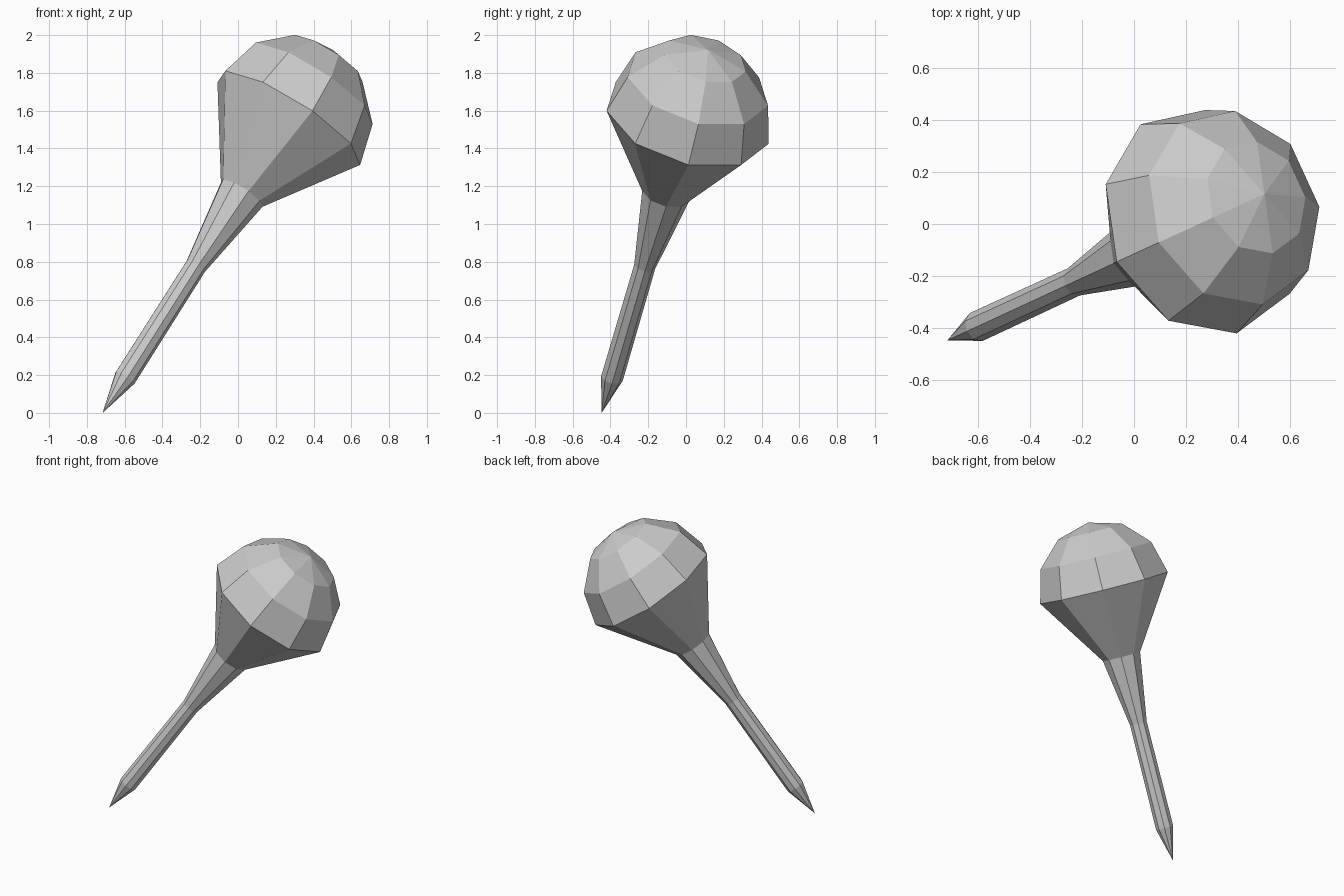
import bpy
import bmesh
from math import sin, cos, radians, tau
from mathutils import Vector, Matrix

if "Cube" in bpy.data.objects:
    bpy.data.objects.remove(bpy.data.objects["Cube"])

SIDES = 9
TIP = Vector((-0.717, -0.447, 0.0))
CENTRE = Vector((0.268, 0.008, 1.554))     # centre of the domed head
RIM_POINT = Vector((0.395, -0.42, 1.60))   # sets the rotation of the facets

# Local frame: z runs along the pin, x points at one rim corner
length = (CENTRE - TIP).length
axis = (CENTRE - TIP).normalized()
side = RIM_POINT - CENTRE
side = (side - axis * side.dot(axis)).normalized()
other = axis.cross(side)
frame = Matrix((side, other, axis)).transposed().to_4x4()
frame.translation = TIP


def lathe(name, profile):
    """Turn (radius, height) points into a faceted solid on the pin axis."""
    bm = bmesh.new()
    rings = []
    for r, h in profile:
        n = 1 if r == 0 else SIDES
        rings.append([bm.verts.new((r * cos(tau * i / SIDES), r * sin(tau * i / SIDES), h))
                      for i in range(n)])
    for a, b in zip(rings, rings[1:]):
        for i in range(SIDES):
            j = (i + 1) % SIDES
            quad = [a[i % len(a)], a[j % len(a)], b[j % len(b)], b[i % len(b)]]
            bm.faces.new(list(dict.fromkeys(quad)))
    bmesh.ops.recalc_face_normals(bm, faces=bm.faces)
    bm.transform(frame)
    mesh = bpy.data.meshes.new(name)
    bm.to_mesh(mesh)
    bm.free()
    obj = bpy.data.objects.new(name, mesh)
    bpy.context.collection.objects.link(obj)


# Pointed tip, waisted shaft, flared collar and domed head as one closed skin
R = 0.449
shaft = [(0, 0), (0.06, 0.228), (0.058, 0.95), (0.131, 1.417)]
dome = [(R * cos(radians(a)), length + R * sin(radians(a))) for a in (0, 30, 60)]
lathe("round_headed_pin", shaft + dome + [(0, length + R)])
